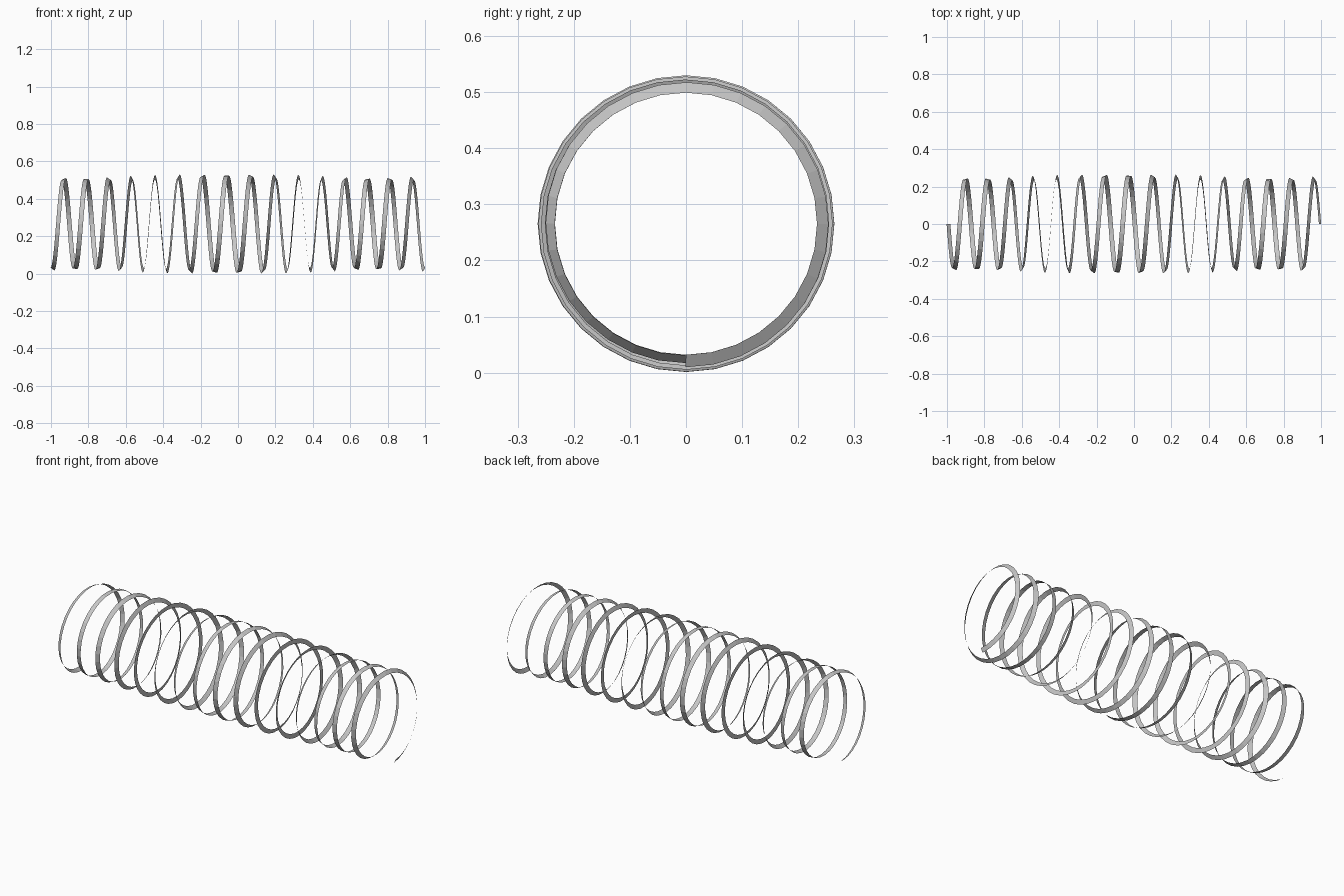
import bpy, bmesh, math
from mathutils import Vector

if "Cube" in bpy.data.objects:
    bpy.data.objects.remove(bpy.data.objects["Cube"])

TURNS, SEGS = 16, 32          # coils, sides per coil
R, D = 0.249, 0.0155          # coil radius, edge distance from the coil line
X0, PITCH, ZC = -0.9974, 0.125, 0.2655
MID_ANGLE = math.radians(118)   # roll of the ribbon at its far end
HALF_SPREAD = math.radians(54)  # half the angle between the ribbon edges

k = PITCH / (2 * math.pi)
# natural roll of a ribbon carried along the helix without twisting
roll_rate = k / math.hypot(R, k)

bm = bmesh.new()
rows = []
total = 2 * math.pi * TURNS
for i in range(TURNS * SEGS + 1):
    t = 2 * math.pi * i / SEGS
    out = Vector((0, -math.sin(t), -math.cos(t)))
    tangent = Vector((k, -R * math.cos(t), R * math.sin(t))).normalized()
    side = tangent.cross(out).normalized()
    if side.x < 0:
        side = -side
    centre = Vector((X0 + k * t, 0, ZC)) + out * R
    mid = MID_ANGLE + (total - t) * roll_rate
    # the two ribbon edges, spread around the coil line
    rows.append([bm.verts.new(centre + D * (math.cos(b) * out - math.sin(b) * side))
                 for b in (mid + HALF_SPREAD, mid - HALF_SPREAD)])
for p, q in zip(rows, rows[1:]):
    bm.faces.new((p[0], p[1], q[1], q[0]))

mesh = bpy.data.meshes.new("coil_spring")
bm.to_mesh(mesh)
bm.free()
spring = bpy.data.objects.new("coil_spring", mesh)
bpy.context.collection.objects.link(spring)

# plain grey metal
grey = bpy.data.materials.new("grey metal")
grey.diffuse_color = (0.57, 0.57, 0.57, 1)
grey.use_nodes = True
grey.node_tree.nodes["Principled BSDF"].inputs["Base Color"].default_value = grey.diffuse_color
mesh.materials.append(grey)
